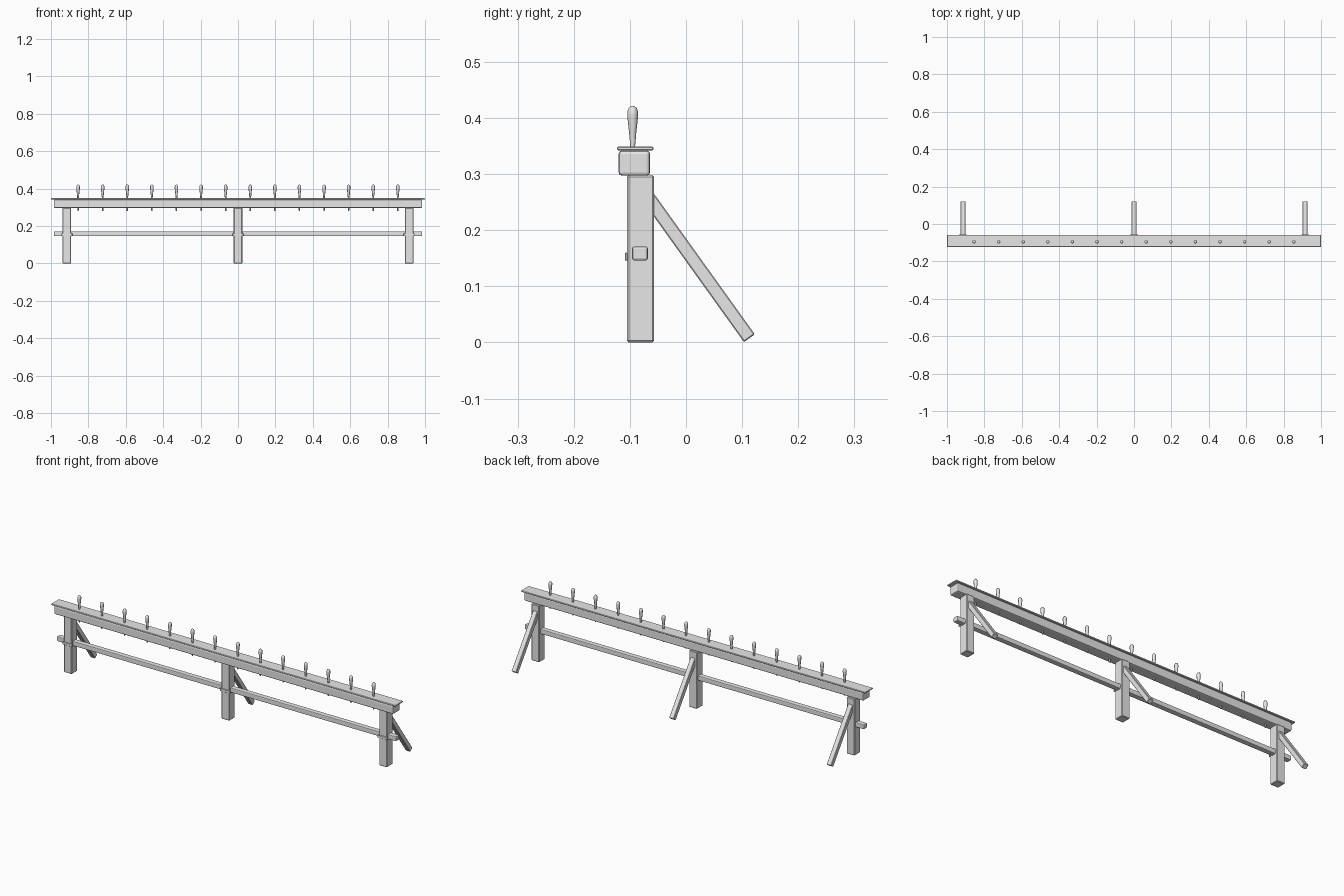
import bpy, bmesh, math
from mathutils import Matrix, Vector

if "Cube" in bpy.data.objects:
    bpy.data.objects.remove(bpy.data.objects["Cube"])

wood = bpy.data.materials.new("plain grey")
wood.diffuse_color = (0.8, 0.8, 0.8, 1)
wood.use_nodes = True
wood.node_tree.nodes["Principled BSDF"].inputs["Base Color"].default_value = wood.diffuse_color


def finish(name, bm):
    me = bpy.data.meshes.new(name)
    bmesh.ops.recalc_face_normals(bm, faces=bm.faces)
    bm.to_mesh(me)
    bm.free()
    ob = bpy.data.objects.new(name, me)
    bpy.context.collection.objects.link(ob)
    me.materials.append(wood)
    return ob


def box(name, x, y, z, bevel, segments=1, matrix=Matrix()):
    """Bevelled box from (min, max) ranges."""
    bm = bmesh.new()
    bmesh.ops.create_cube(bm, size=1)
    for v in bm.verts:
        v.co = [a + (c + 0.5) * (b - a) for (a, b), c in zip((x, y, z), v.co)]
    bmesh.ops.bevel(bm, geom=bm.edges[:], offset=bevel, segments=segments,
                    profile=0.5, affect='EDGES')
    bm.transform(matrix)
    return finish(name, bm)


def lathe(name, profile, x, y, sides=8):
    """Turned shape from (radius, height) pairs."""
    bm = bmesh.new()
    rings = [[bm.verts.new((x + r * math.cos(2 * math.pi * i / sides),
                            y + r * math.sin(2 * math.pi * i / sides), z))
              for i in range(sides)] for r, z in profile]
    for a, b in zip(rings, rings[1:]):
        for i in range(sides):
            j = (i + 1) % sides
            bm.faces.new((a[i], a[j], b[j], b[i]))
    bm.faces.new(rings[0][::-1])
    bm.faces.new(rings[-1])
    ob = finish(name, bm)
    ob.data.shade_smooth()
    return ob


# Horizontal timbers
box("cap_plank", (-1, 1), (-0.123, -0.058), (0.342, 0.349), 0.002)
box("top_beam", (-0.985, 0.985), (-0.12, -0.064), (0.297, 0.342), 0.006, 2)
box("lower_rail", (-0.985, 0.985), (-0.096, -0.068), (0.146, 0.171), 0.004, 2)

# Posts with front cleats and rear braces
foot, head = Vector((0, 0.113, 0.0075)), Vector((0, -0.067, 0.2585))
direction = (head - foot).normalized()
tilt = Matrix.Translation(foot) @ Matrix.Rotation(
    math.atan2(-direction.y, direction.z), 4, 'X')
for x in (-0.915, 0, 0.915):
    box("post", (x - 0.023, x + 0.023), (-0.105, -0.057), (0, 0.298), 0.003)
    box("cleat", (x - 0.029, x + 0.029), (-0.109, -0.104), (0.146, 0.16), 0.001)
    box("brace", (x - 0.013, x + 0.013), (-0.012, 0.012),
        (0, (head - foot).length), 0.002, 1, tilt)

# Belaying pins through the beam
pin = [(0.0025, 0.28), (0.004, 0.284), (0.0045, 0.345), (0.0045, 0.352),
       (0.0065, 0.375), (0.0095, 0.402), (0.0095, 0.411), (0.007, 0.418), (0.003, 0.421)]
for i in range(14):
    lathe("belaying_pin", pin, -0.855 + i * 0.1315, -0.095)
